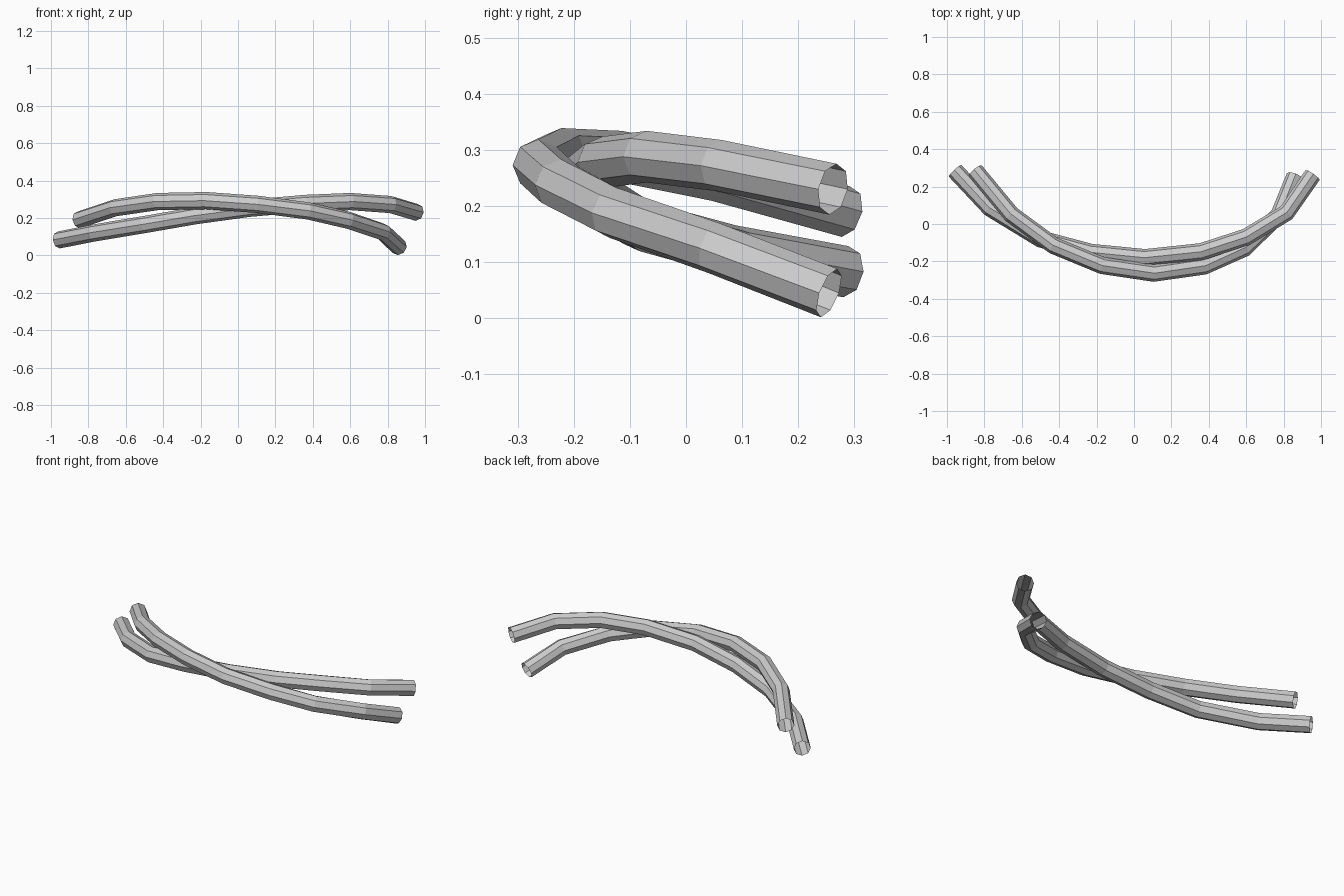
import bpy

cube = bpy.data.objects.get("Cube")
if cube:
    bpy.data.objects.remove(cube, do_unlink=True)

# Single grey material
grey = bpy.data.materials.new("light_grey")
grey.use_nodes = True
colour = (0.6, 0.6, 0.6, 1)
grey.diffuse_color = colour
grey.node_tree.nodes["Principled BSDF"].inputs["Base Color"].default_value = colour


def make_tube(name, path, radius=0.046):
    """Open eight-sided tube swept along a faceted path."""
    curve = bpy.data.curves.new(name, "CURVE")
    curve.dimensions = "3D"
    curve.twist_mode = "Z_UP"
    curve.bevel_depth = radius
    curve.bevel_resolution = 2
    curve.use_fill_caps = False
    spline = curve.splines.new("POLY")
    spline.points.add(len(path) - 1)
    for point, co in zip(spline.points, path):
        point.co = (*co, 1)
    spline.use_smooth = False
    curve.materials.append(grey)
    obj = bpy.data.objects.new(name, curve)
    bpy.context.collection.objects.link(obj)
    bpy.ops.object.select_all(action="DESELECT")
    obj.select_set(True)
    bpy.context.view_layer.objects.active = obj
    bpy.ops.object.convert(target="MESH")
    bpy.ops.object.shade_flat()


# Outer tube, dropping towards the left end
make_tube("front_tube", [
    (-0.85, 0.285, 0.19), (-0.655, 0.05, 0.255), (-0.43, -0.115, 0.288),
    (-0.17, -0.222, 0.293), (0.105, -0.263, 0.273), (0.375, -0.225, 0.238),
    (0.59, -0.13, 0.188), (0.775, 0.05, 0.125), (0.86, 0.255, 0.045)])

# Inner tube, dropping towards the right end
make_tube("back_tube", [
    (-0.957, 0.285, 0.083), (-0.77, 0.085, 0.12), (-0.5, -0.08, 0.165),
    (-0.23, -0.152, 0.212), (0.06, -0.18, 0.252), (0.36, -0.148, 0.278),
    (0.6, -0.07, 0.288), (0.815, 0.06, 0.272), (0.955, 0.262, 0.23)])
